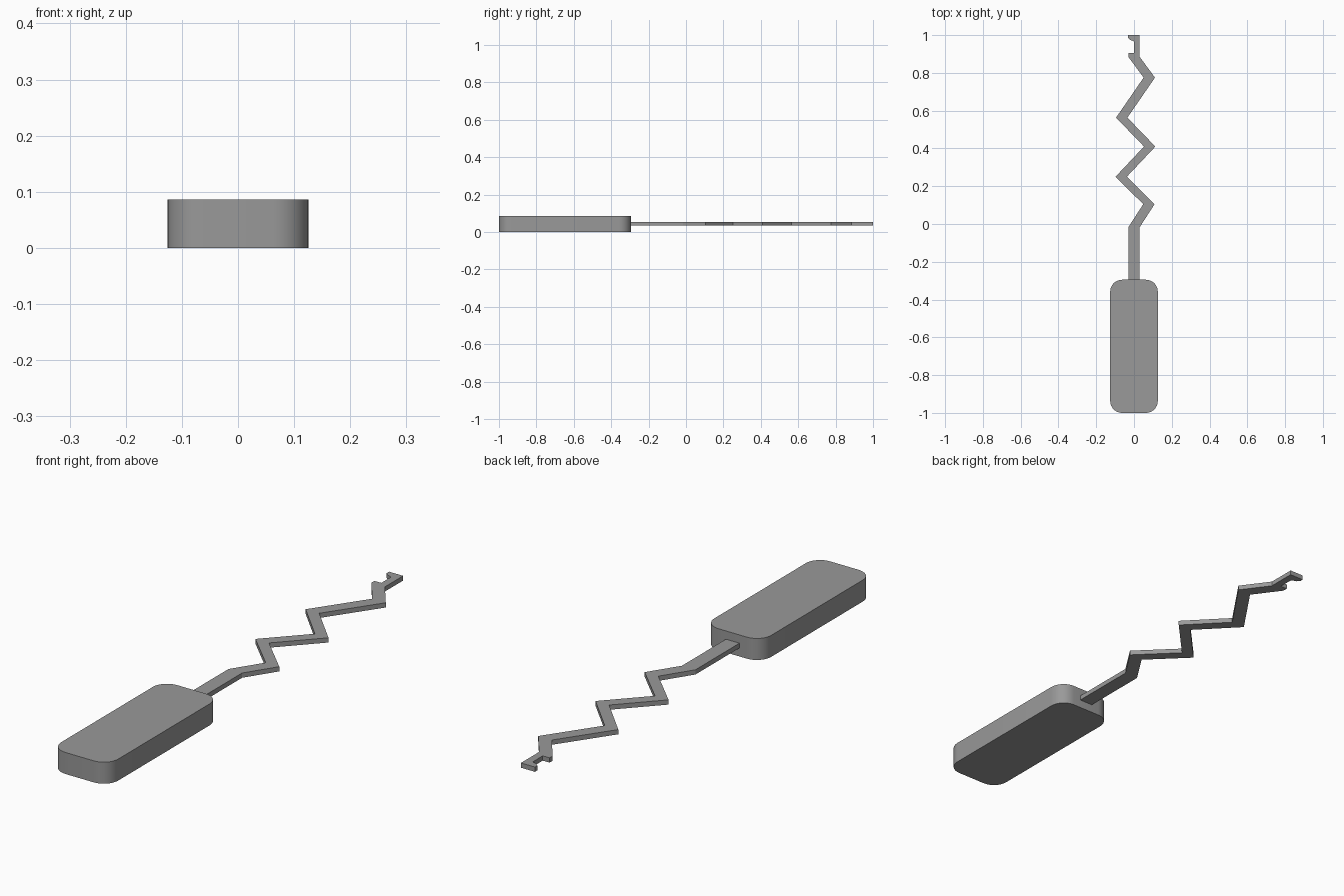
import bpy, bmesh, math

cube = bpy.data.objects.get("Cube")
if cube:
    bpy.data.objects.remove(cube)

grey = bpy.data.materials.new("mid_grey")
grey.use_nodes = True
colour = (0.32, 0.32, 0.32, 1)
grey.diffuse_color = colour
grey.node_tree.nodes["Principled BSDF"].inputs["Base Color"].default_value = colour


def plate(name, outline, z0, z1):
    """Extrude a counter-clockwise outline from z0 up to z1."""
    bm = bmesh.new()
    face = bm.faces.new([bm.verts.new((x, y, z0)) for x, y in outline])
    ext = bmesh.ops.extrude_face_region(bm, geom=[face])
    for v in ext["geom"]:
        if isinstance(v, bmesh.types.BMVert):
            v.co.z = z1
    bmesh.ops.recalc_face_normals(bm, faces=bm.faces)
    mesh = bpy.data.meshes.new(name)
    bm.to_mesh(mesh)
    bm.free()
    mesh.materials.append(grey)
    ob = bpy.data.objects.new(name, mesh)
    bpy.context.collection.objects.link(ob)
    bpy.ops.object.select_all(action="DESELECT")
    ob.select_set(True)
    bpy.context.view_layer.objects.active = ob
    bpy.ops.object.shade_smooth_by_angle(angle=math.radians(30))
    return ob


def rounded_rectangle(x0, x1, y0, y1, r, steps=8):
    points = []
    corners = [(x1 - r, y0 + r), (x1 - r, y1 - r), (x0 + r, y1 - r), (x0 + r, y0 + r)]
    for i, (cx, cy) in enumerate(corners):
        for s in range(steps + 1):
            a = math.pi / 2 * (i - 1 + s / steps)
            points.append((cx + r * math.cos(a), cy + r * math.sin(a)))
    return points


# Handle block with rounded corners
plate("handle", rounded_rectangle(-0.126, 0.126, -1, -0.295, 0.063), 0, 0.086)

# Flat zigzag shaft: centre line of constant width, ending in a hooked tip
half = 0.03
zigzag = [(0, -0.32), (0, -0.017), (0.079, 0.105), (-0.068, 0.25),
          (0.083, 0.41), (-0.065, 0.563), (0.081, 0.775), (0, 0.885)]
right_edge = [(x + half, y) for x, y in zigzag]
left_edge = [(x - half, y) for x, y in reversed(zigzag)]
tip = [(half, 1), (-0.032, 1), (-0.032, 0.985), (-0.022, 0.975),
       (0, 0.967), (0, 0.905), (-half, 0.905)]
plate("zigzag_shaft", right_edge + tip + left_edge, 0.034, 0.053)
